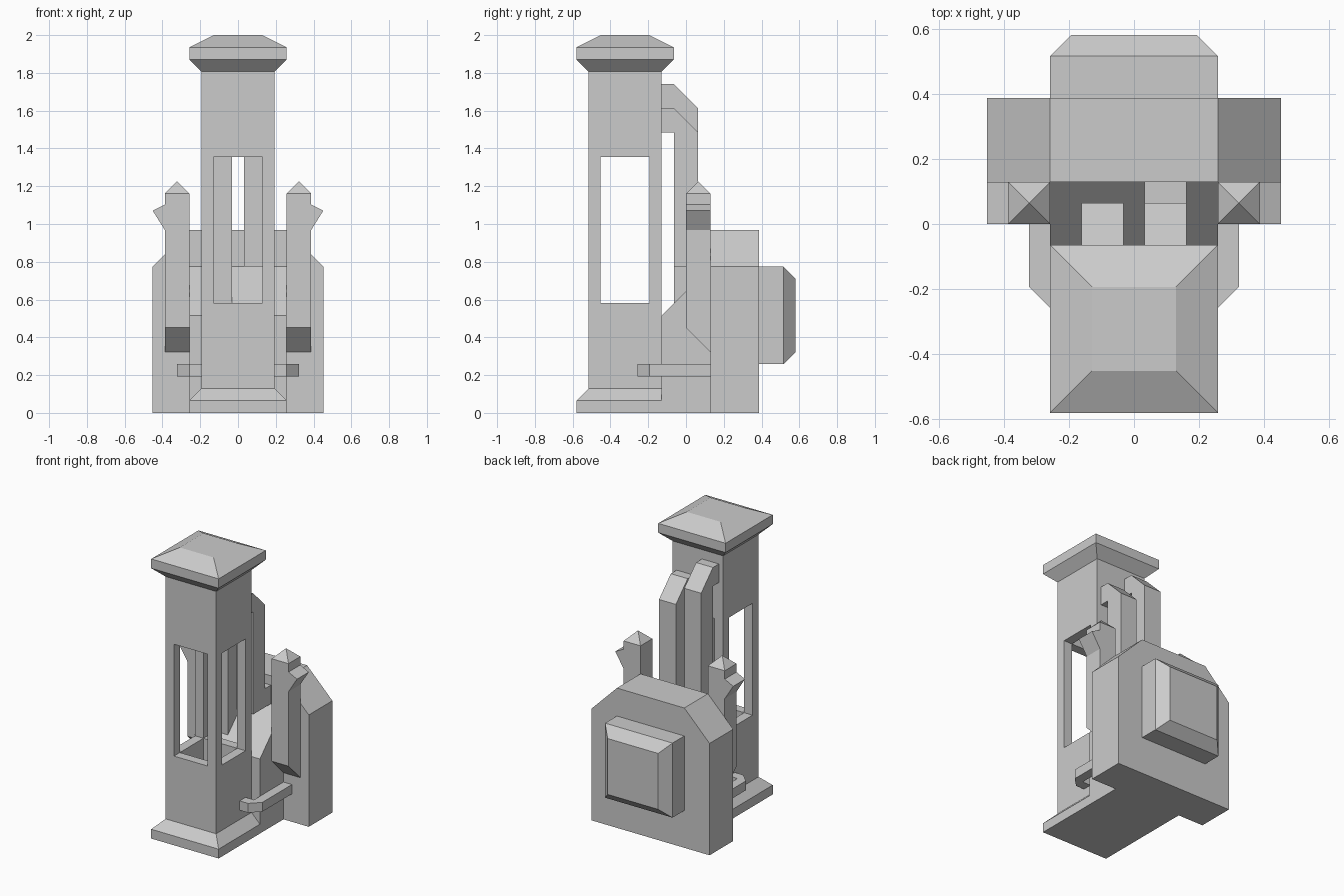
import bpy, bmesh

cube = bpy.data.objects.get("Cube")
if cube:
    bpy.data.objects.remove(cube, do_unlink=True)

U = 2 / 31  # module: the model is 31 modules tall

stone = bpy.data.materials.new("stone_grey")
stone.use_nodes = True
GREY = (0.6, 0.6, 0.6, 1)
stone.diffuse_color = GREY
stone.node_tree.nodes["Principled BSDF"].inputs["Base Color"].default_value = GREY


def loft(name, rings, mirrored=False):
    """Skin equal-length rings of points (in modules) and cap both ends."""
    bm = bmesh.new()
    loops = [[bm.verts.new([c * U for c in p]) for p in ring] for ring in rings]
    n = len(loops[0])
    for a, b in zip(loops, loops[1:]):
        for i in range(n):
            j = (i + 1) % n
            bm.faces.new((a[i], a[j], b[j], b[i]))
    bm.faces.new(loops[0])
    bm.faces.new(loops[-1])
    bmesh.ops.remove_doubles(bm, verts=bm.verts, dist=1e-5)
    bmesh.ops.recalc_face_normals(bm, faces=bm.faces)
    mesh = bpy.data.meshes.new(name)
    bm.to_mesh(mesh)
    bm.free()
    mesh.materials.append(stone)
    ob = bpy.data.objects.new(name, mesh)
    bpy.context.collection.objects.link(ob)
    if mirrored:
        ob.modifiers.new("mirror", 'MIRROR').use_mirror_merge = False
    return ob


def prism(name, profile, axis, lo, hi, mirrored=False):
    """Extrude a 2D profile along axis 0, 1 or 2."""
    def place(p, d):
        q = list(p)
        q.insert(axis, d)
        return q
    return loft(name, [[place(p, d) for p in profile] for d in (lo, hi)], mirrored)


def box(name, x, y, z, mirrored=False):
    rect = [(x[0], y[0]), (x[1], y[0]), (x[1], y[1]), (x[0], y[1])]
    return prism(name, rect, 2, z[0], z[1], mirrored)


def square_stack(name, cx, cy, steps, mirrored=False):
    """Stack of squares given as (half width, height)."""
    signs = ((-1, -1), (1, -1), (1, 1), (-1, 1))
    return loft(name, [[(cx + sx * h, cy + sy * h, z) for sx, sy in signs]
                       for h, z in steps], mirrored)


# Tower: plinth, hollow shaft with four windows, roof cap
TY = -5
square_stack("tower_plinth", 0, TY, [(4, 0), (4, 1), (3, 2)])
shaft = square_stack("tower_shaft", 0, TY, [(3, 2), (3, 28)])
square_stack("tower_cap", 0, TY, [(3, 28), (4, 29), (4, 30), (2, 31)])
cutters = [
    box("cavity_cutter", (-2, 2), (TY - 2, TY + 2), (2.5, 27.5)),
    box("front_window_cutter", (-2, 2), (TY - 4, TY + 4), (9, 21)),
    box("side_window_cutter", (-4, 4), (TY - 2, TY + 2), (9, 21)),
]
for cutter in cutters:
    cut = shaft.modifiers.new(cutter.name, 'BOOLEAN')
    cut.operation = 'DIFFERENCE'
    cut.solver = 'EXACT'
    cut.object = cutter
    cutter.hide_render = True
    cutter.hide_set(True)

# Sloped block joining the tower to the rear housing
prism("sloped_block", [(-2, 0), (2, 0), (2, 12), (-2, 8)], 0, -4, 4)

# Rear housing with chamfered shoulders, and its bevelled back panel
prism("rear_housing", [(-7, 0), (7, 0), (7, 12), (4, 15), (-4, 15), (-7, 12)], 1, 2, 6)


def panel_ring(half, y):
    return [(sx * half, y, 8 + sz * half)
            for sx, sz in ((-1, -1), (1, -1), (1, 1), (-1, 1))]


loft("back_panel", [panel_ring(4, 6), panel_ring(4, 8), panel_ring(3, 9)])


# Two elbow pipes running from the tower back
def pipe(name, x, top, foot):
    prism(name, [(-2, top), (-1, top), (1, top - 2)] + foot
          + [(-1, top - 2), (-2, top - 2)], 0, x, x + 2)


pipe("tall_pipe", -2.5, 27, [(1, 8.5), (-1, 8.5)])
pipe("short_pipe", 0.5, 25, [(1, 14), (2, 14), (2, 12), (-1, 12)])

# Side posts with pointed tips and outward spikes
prism("side_post", [(0, 7), (2, 5), (2, 18), (0, 18)], 0, 4, 6, True)
square_stack("post_tip", 5, 1, [(1, 18), (0, 19)], True)
prism("post_spike", [(6, 15), (7, 16.6), (6, 17.1)], 1, 0, 2, True)

# Bent handles along the lower sides
prism("side_handle", [(5, 2), (5, -3), (4, -4), (3, -4), (3, -3), (4, -3), (4, 2)],
      2, 3, 4, True)
